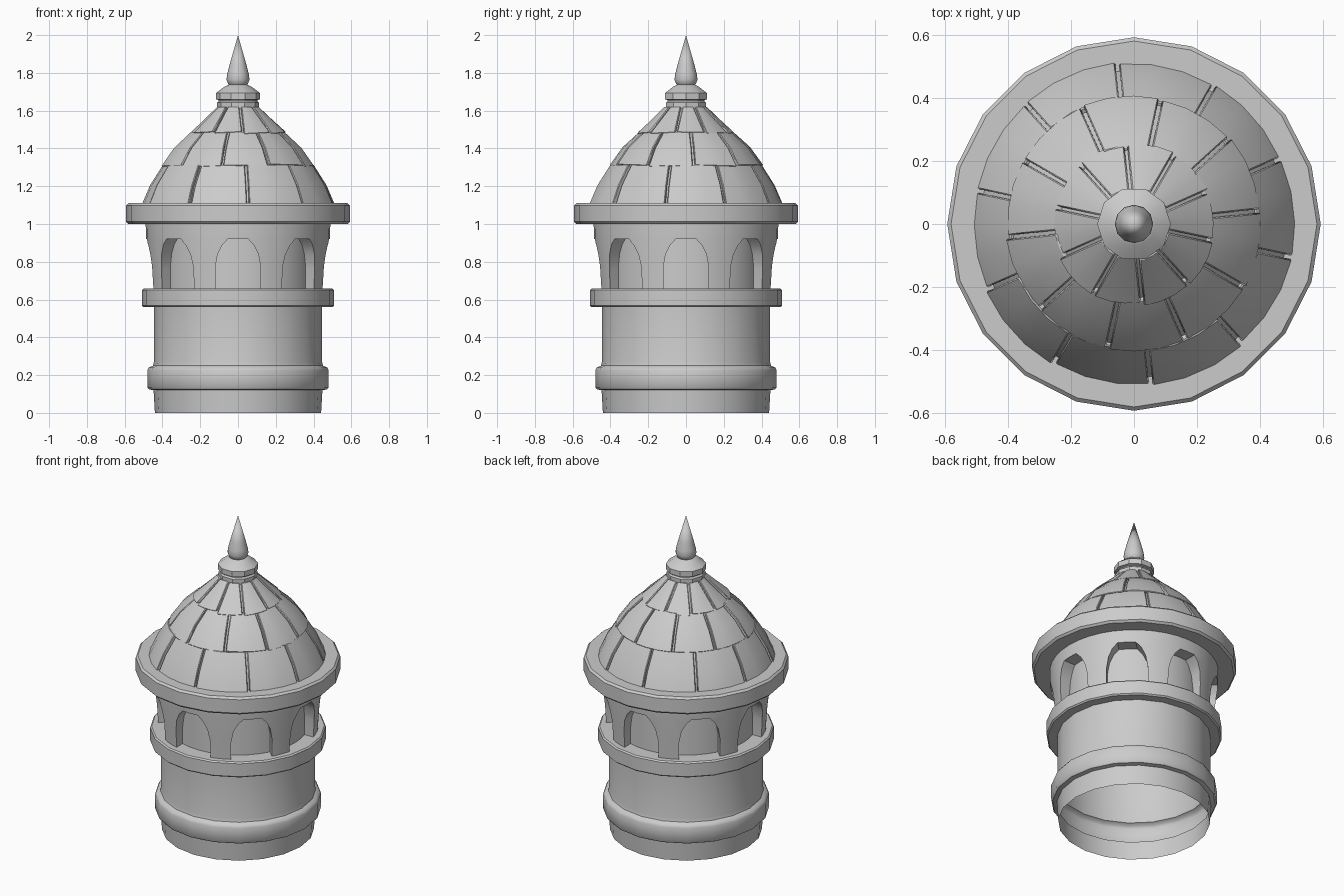
import bpy, bmesh, math, random
from math import sin, cos, radians, pi

if "Cube" in bpy.data.objects:
    bpy.data.objects.remove(bpy.data.objects["Cube"])
random.seed(4)


def finish(name, bm, angle=30, bevel=0):
    bmesh.ops.recalc_face_normals(bm, faces=bm.faces)
    me = bpy.data.meshes.new(name)
    bm.to_mesh(me)
    bm.free()
    ob = bpy.data.objects.new(name, me)
    bpy.context.collection.objects.link(ob)
    if bevel:
        m = ob.modifiers.new("bevel", "BEVEL")
        m.width, m.segments, m.limit_method = bevel, 1, "ANGLE"
    if angle:
        bpy.ops.object.select_all(action="DESELECT")
        ob.select_set(True)
        bpy.context.view_layer.objects.active = ob
        bpy.ops.object.shade_smooth_by_angle(angle=radians(angle))
    return ob


def lathe(name, profile, sides=20, closed=False, angle=30, bevel=0):
    """Revolve (radius, z) points around z."""
    bm = bmesh.new()
    rings = []
    for r, z in profile:
        if r == 0:
            rings.append([bm.verts.new((0, 0, z))] * sides)
        else:
            rings.append([bm.verts.new((r * cos(2 * pi * i / sides), r * sin(2 * pi * i / sides), z))
                          for i in range(sides)])
    pairs = list(zip(rings, rings[1:]))
    if closed:
        pairs.append((rings[-1], rings[0]))
    for a, b in pairs:
        for i in range(sides):
            j = (i + 1) % sides
            bm.faces.new(list(dict.fromkeys((a[i], a[j], b[j], b[i]))))
    return finish(name, bm, angle, bevel)


# Hollow tower wall with foot and base band, open underneath
lathe("tower_wall", [(.44, 0), (.447, .12), (.472, .125), (.48, .135), (.48, .225),
                     (.472, .24), (.45, .25), (.445, .27), (.445, .57)], sides=20, angle=40)

# Balcony ledge and eaves ring
lathe("balcony_ledge", [(.40, .56), (.50, .56), (.508, .568), (.508, .65), (.50, .658), (.40, .658)],
      closed=True, angle=40)
lathe("eaves_ring", [(.38, 1.0), (.58, 1.0), (.592, 1.012), (.592, 1.098), (.58, 1.11), (.38, 1.11)],
      closed=True, angle=40)

# Recessed wall behind the arches
lathe("inner_drum", [(.405, .64), (.405, 1.02)], sides=40)

# Flared arcade with eight arched openings
arcade = lathe("arcade", [(.395, .645), (.464, .645), (.472, .78), (.487, .93), (.489, 1.01), (.395, 1.01)],
               sides=40, closed=True, angle=0)
half = [(.12, .60), (.12, .77), (.108, .84), (.085, .887), (.053, .921)]
outline = half + [(-x, z) for x, z in reversed(half)]
bm = bmesh.new()
for k in range(8):
    a = k * pi / 4
    near, far = [[bm.verts.new((d * cos(a) - x * sin(a), d * sin(a) + x * cos(a), z)) for x, z in outline]
                 for d in (.32, .6)]
    bm.faces.new(near)
    bm.faces.new(far)
    for i in range(len(outline)):
        j = (i + 1) % len(outline)
        bm.faces.new((near[i], near[j], far[j], far[i]))
cutter = finish("arch_cutter", bm, 0)
cutter.hide_render = True
cutter.hide_set(True)
cut = arcade.modifiers.new("arches", "BOOLEAN")
cut.object, cut.operation, cut.solver = cutter, "DIFFERENCE", "EXACT"
bpy.ops.object.select_all(action="DESELECT")
arcade.select_set(True)
bpy.context.view_layer.objects.active = arcade
bpy.ops.object.modifier_apply(modifier=cut.name)
bpy.data.objects.remove(cutter)
bpy.ops.object.shade_smooth_by_angle(angle=radians(30))

# Core under the roof slabs
lathe("roof_core", [(.495, 1.09), (.455, 1.2), (.385, 1.31), (.315, 1.40), (.23, 1.49), (.11, 1.61)], sides=40)


# Three tiers of ten slightly uneven stone slabs
def roof_tier(name, profile, offset, gap, wobble, thick=.03):
    bm = bmesh.new()
    n, steps = 10, 3
    for k in range(n):
        dz = random.uniform(-wobble, wobble)
        tilt = [random.uniform(-.006, .006) for _ in range(2)]
        layers = []
        for depth in (0, thick):
            grid = []
            for row, (r, z) in enumerate(profile):
                g = gap / r / 2
                line = []
                for s in range(steps + 1):
                    t = s / steps
                    a = radians(offset + 36 * k) + g + t * (radians(36) - 2 * g)
                    low = 1 - row / (len(profile) - 1)
                    rr = r - depth + tilt[0] * (1 - t) + tilt[1] * t
                    zz = z - depth * .5 * (row > 0) + low * (dz + wobble * (2 * t - 1) * tilt[0] / .006)
                    line.append(bm.verts.new((rr * cos(a), rr * sin(a), zz)))
                grid.append(line)
            layers.append(grid)
        o, i = layers
        R = len(profile) - 1
        for g in layers:
            for y in range(R):
                for x in range(steps):
                    bm.faces.new((g[y][x], g[y][x + 1], g[y + 1][x + 1], g[y + 1][x]))
        for y in (0, R):
            for x in range(steps):
                bm.faces.new((o[y][x], o[y][x + 1], i[y][x + 1], i[y][x]))
        for x in (0, steps):
            for y in range(R):
                bm.faces.new((o[y][x], o[y + 1][x], i[y + 1][x], i[y][x]))
    finish(name, bm, 35, .004)


roof_tier("roof_slabs_lower", [(.515, 1.10), (.47, 1.205), (.40, 1.315)], 24, .012, 0)
roof_tier("roof_slabs_middle", [(.407, 1.308), (.338, 1.405), (.245, 1.49)], 6, .012, .004)
roof_tier("roof_slabs_upper", [(.258, 1.482), (.185, 1.55), (.11, 1.622)], 24, .010, .004)

# Collar and spire finial
lathe("finial_collar", [(.10, 1.59), (.112, 1.60), (.112, 1.642), (.102, 1.65), (.102, 1.656), (.117, 1.66),
                        (.117, 1.693), (.07, 1.728), (.045, 1.74), (0, 1.74)], sides=10, angle=30)
lathe("finial_spire", [(.035, 1.725), (.053, 1.742), (.061, 1.765), (.057, 1.795), (.044, 1.845), (0, 2.0)],
      sides=12, angle=50)
